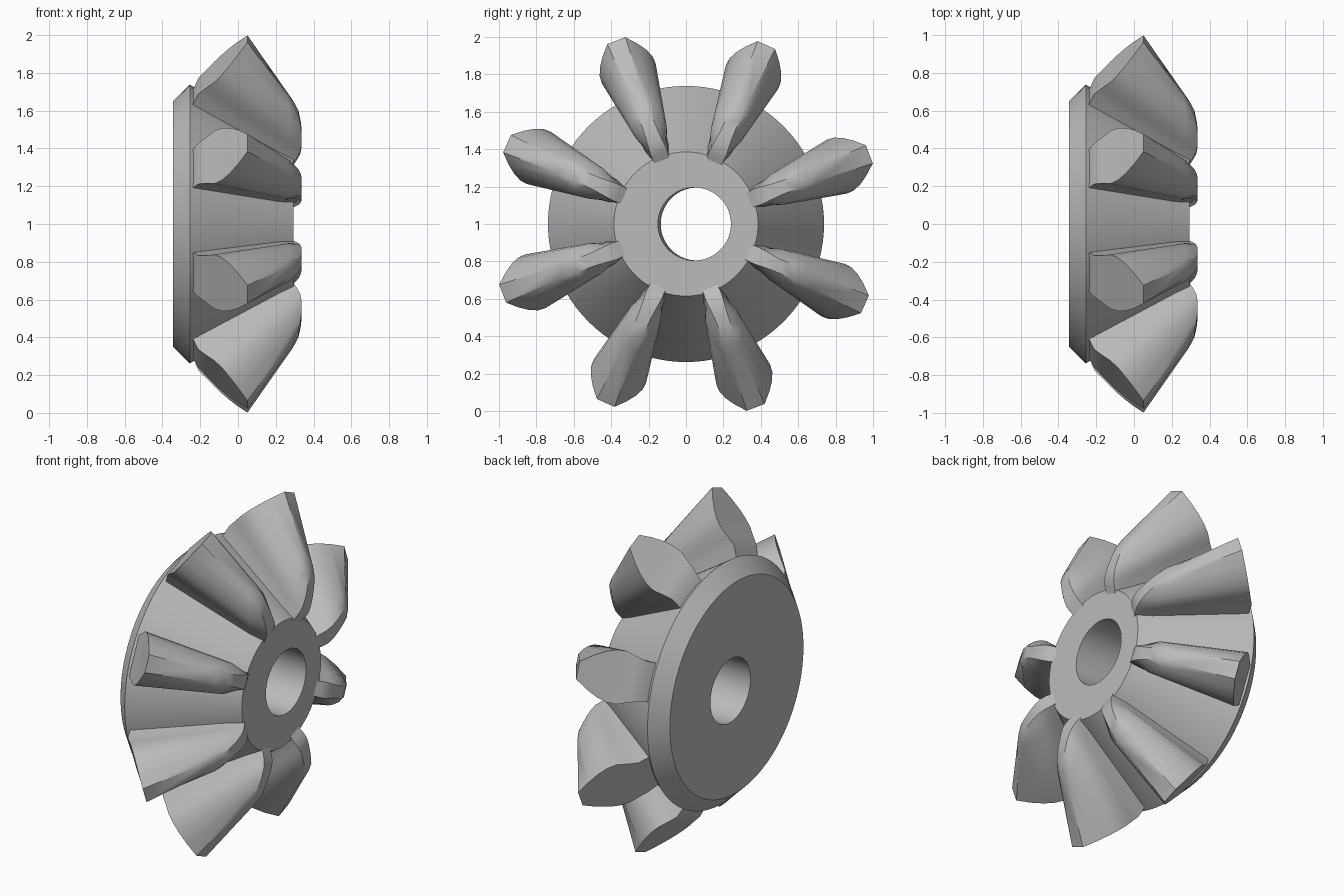
import bpy
import bmesh
from math import sin, cos, radians, tau
from mathutils import Vector

if "Cube" in bpy.data.objects:
    bpy.data.objects.remove(bpy.data.objects["Cube"])

grey = bpy.data.materials.new("steel_grey")
grey.use_nodes = True
colour = (0.5, 0.5, 0.5, 1)
grey.diffuse_color = colour
grey.node_tree.nodes["Principled BSDF"].inputs["Base Color"].default_value = colour


def polar(x, r, angle, shift=0):
    """Point around the gear's axis, which runs along x at z = 1."""
    return Vector((x, shift + r * sin(angle), 1 + r * cos(angle)))


def finish(name, bm, sharp):
    bmesh.ops.recalc_face_normals(bm, faces=bm.faces)
    mesh = bpy.data.meshes.new(name)
    bm.to_mesh(mesh)
    bm.free()
    mesh.materials.append(grey)
    obj = bpy.data.objects.new(name, mesh)
    bpy.context.collection.objects.link(obj)
    bpy.ops.object.select_all(action='DESELECT')
    obj.select_set(True)
    bpy.context.view_layer.objects.active = obj
    bpy.ops.object.shade_smooth_by_angle(angle=radians(sharp))
    return obj


# Conical body with a slightly off-centre bore: (x, radius, sideways shift)
PROFILE = [(0.295, 0.195, 0.045), (0.295, 0.385, 0), (-0.255, 0.738, 0),
           (-0.345, 0.65, 0), (-0.345, 0.195, 0.06)]
SEGMENTS = 96
bm = bmesh.new()
rings = [[bm.verts.new(polar(x, r, tau * i / SEGMENTS, s)) for i in range(SEGMENTS)]
         for x, r, s in PROFILE]
for k, ring in enumerate(rings):
    after = rings[(k + 1) % len(rings)]
    for i in range(SEGMENTS):
        j = (i + 1) % SEGMENTS
        bm.faces.new((ring[i], ring[j], after[j], after[i]))
finish("gear_body", bm, 30)

# Tooth sections from root to tip: (x, radius, half angle in degrees)
OUTER = [(-0.25, 0.70, 9)] + [(r - 1.0, r, h) for r, h in (
    (0.79, 8.6), (0.83, 9.2), (0.875, 10.1), (0.915, 9.5),
    (0.955, 8), (1.0, 5.7), (1.05, 2.8))]
INNER = [(0.28, 0.34, 6.8), (0.315, 0.40, 6.5), (0.33, 0.43, 6), (0.337, 0.47, 5),
         (0.337, 0.52, 4), (0.332, 0.57, 3.5), (0.32, 0.63, 3.2), (0.29, 0.69, 2.8)]
# The flanks keep their width until just before the inner end
NEAR = [(a[0] + (b[0] - a[0]) * 0.85, a[1] + (b[1] - a[1]) * 0.85, a[2] * 0.95)
        for a, b in zip(OUTER, INNER)]


def tooth(name, centre):
    bm = bmesh.new()
    loops = []
    for section in (OUTER, NEAR, INNER):
        left = [bm.verts.new(polar(x, r, centre - radians(h))) for x, r, h in section]
        right = [bm.verts.new(polar(x, r, centre + radians(h))) for x, r, h in section]
        loops.append(left + right[::-1])
    n = len(loops[0])
    # Flanks, top land and root
    for a, b in zip(loops, loops[1:]):
        for i in range(n):
            j = (i + 1) % n
            bm.faces.new((a[i], a[j], b[j], b[i]))
    # Back and inner ends
    for loop in (loops[0], loops[-1]):
        for i in range(n // 2 - 1):
            bm.faces.new((loop[i], loop[i + 1], loop[n - 2 - i], loop[n - 1 - i]))
    finish(name, bm, 35)


for t in range(8):
    tooth(f"tooth_{t + 1}", radians(24.2 + 45 * t))
